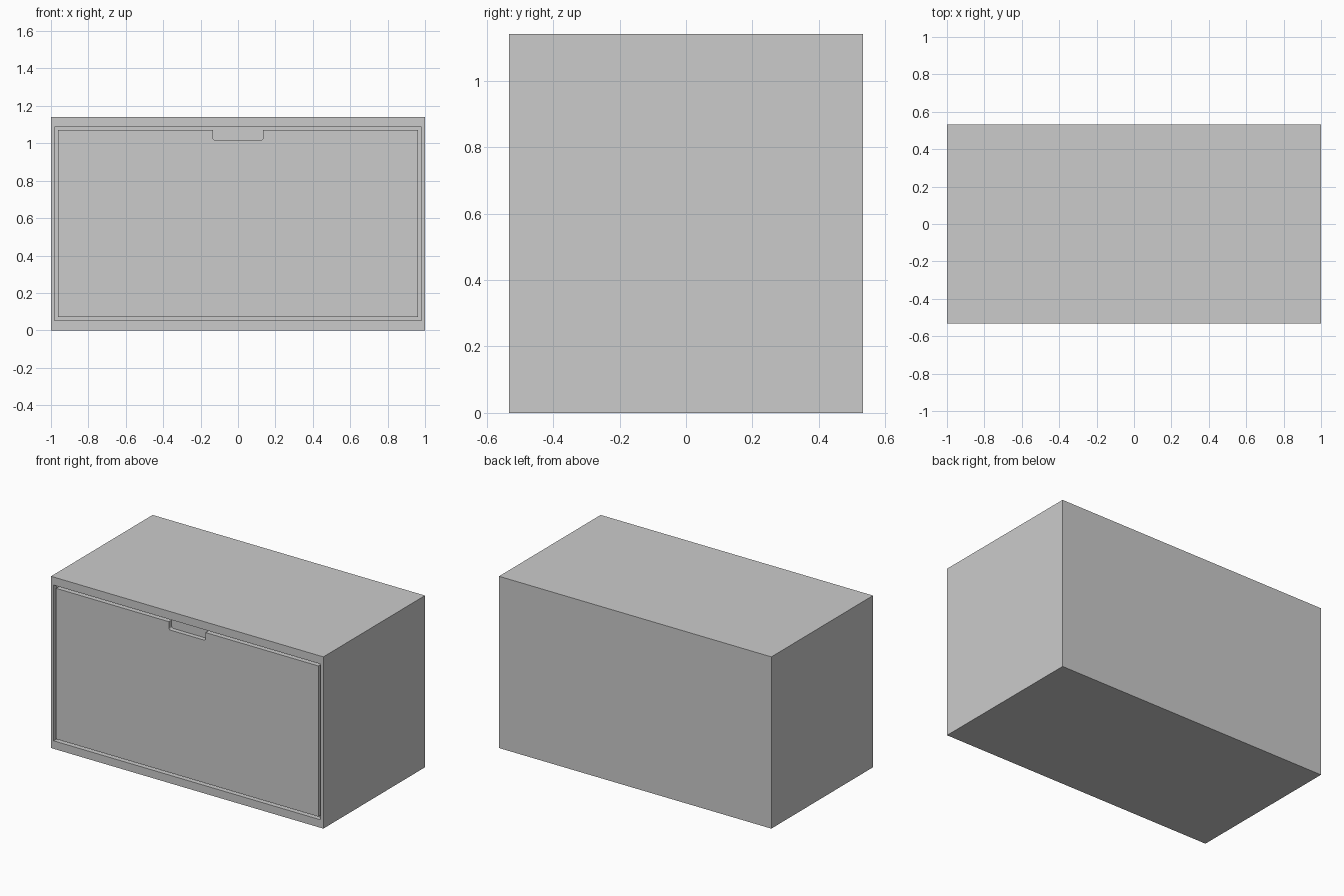
import bpy, bmesh, math

if "Cube" in bpy.data.objects:
    bpy.data.objects.remove(bpy.data.objects["Cube"])

W, D, H = 1.0, 0.533, 1.14     # half width, half depth, height
DEPTH = 0.03                   # recess depth and panel thickness


def prism(name, outline, y0, y1):
    """Extrude an x/z outline from y0 (front) to y1 (back)."""
    bm = bmesh.new()
    face = bm.faces.new([bm.verts.new((x, y0, z)) for x, z in outline])
    ext = bmesh.ops.extrude_face_region(bm, geom=[face])
    for v in ext["geom"]:
        if isinstance(v, bmesh.types.BMVert):
            v.co.y = y1
    bmesh.ops.recalc_face_normals(bm, faces=bm.faces)
    me = bpy.data.meshes.new(name)
    bm.to_mesh(me)
    bm.free()
    ob = bpy.data.objects.new(name, me)
    bpy.context.collection.objects.link(ob)
    return ob


# Cabinet body with a shallow recess in its front face
bm = bmesh.new()
bmesh.ops.create_cube(bm, size=1)
for v in bm.verts:
    v.co = (v.co.x * 2 * W, v.co.y * 2 * D, (v.co.z + 0.5) * H)
bm.faces.ensure_lookup_table()
front = min(bm.faces, key=lambda f: f.calc_center_median().y)
bmesh.ops.inset_region(bm, faces=[front], thickness=0.02)
for v in front.verts:
    v.co.x = math.copysign(0.98, v.co.x)
    v.co.z = 1.087 if v.co.z > 0.5 else 0.053
ext = bmesh.ops.extrude_discrete_faces(bm, faces=[front])
bmesh.ops.translate(bm, verts=ext["faces"][0].verts, vec=(0, DEPTH, 0))
bmesh.ops.recalc_face_normals(bm, faces=bm.faces)
me = bpy.data.meshes.new("cabinet_body")
bm.to_mesh(me)
bm.free()
bpy.context.collection.objects.link(bpy.data.objects.new("cabinet_body", me))

# Front panel: right half outline with a rounded finger notch, then mirrored
px, pz0, pz1 = 0.963, 0.07, 1.07
nx, nz, r = 0.135, 1.017, 0.012
half = [(px, pz0), (px, pz1), (nx, pz1)]
for i in range(5):
    a = math.radians(90 * i / 4)
    half.append((nx - r + r * math.cos(a), nz + r - r * math.sin(a)))
outline = half + [(-x, z) for x, z in reversed(half)]
prism("front_panel", outline, -D, -D + DEPTH)
